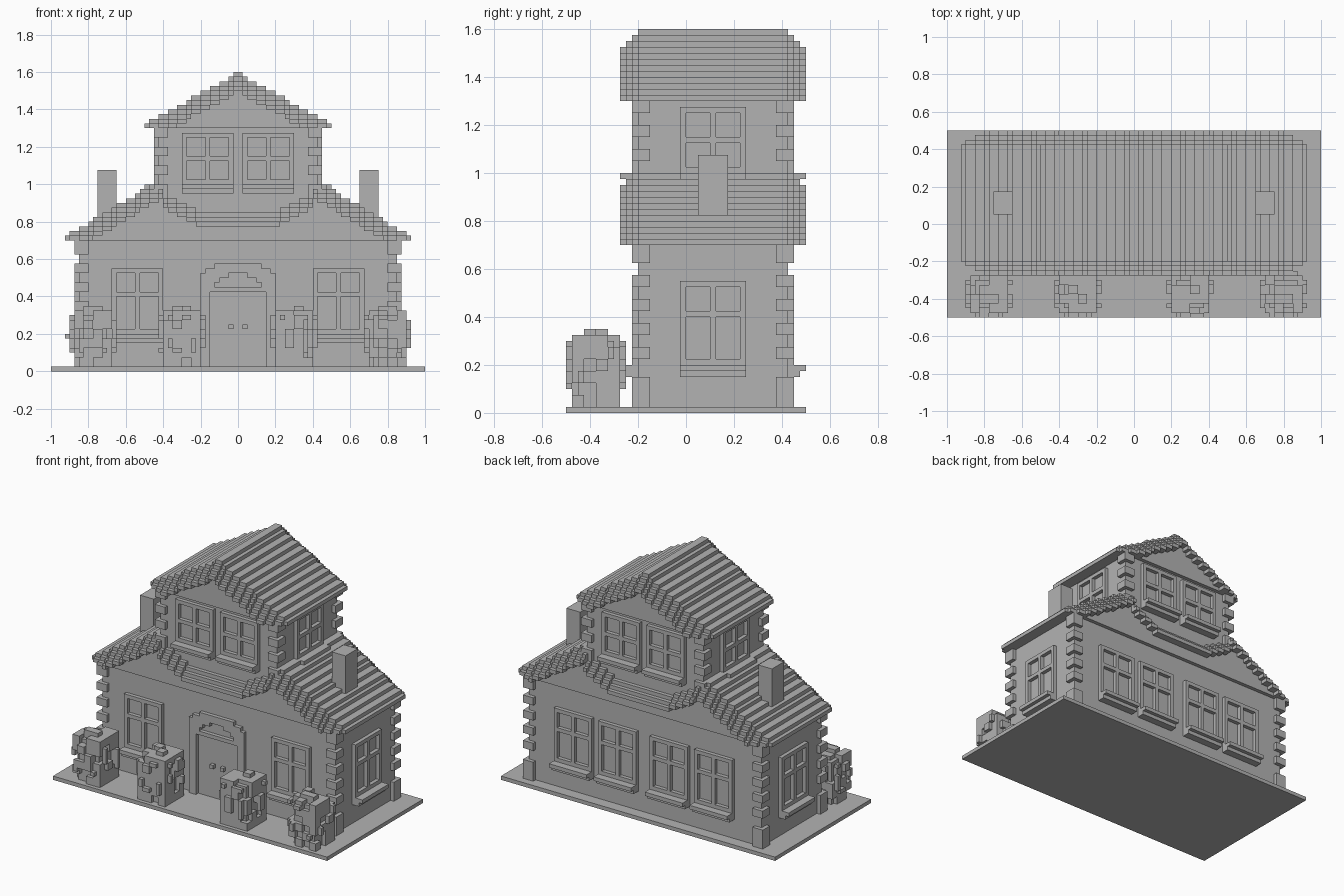
import bpy, bmesh, math, random
from mathutils import Vector

if "Cube" in bpy.data.objects:
    bpy.data.objects.remove(bpy.data.objects["Cube"])

U = 0.025                      # block unit
FRONT, BACK = -0.2, 0.425      # wall planes
random.seed(4)

stone = bpy.data.materials.new("stone_grey")
stone.use_nodes = True
GREY = (0.45, 0.45, 0.45, 1)
stone.diffuse_color = GREY
stone.node_tree.nodes["Principled BSDF"].inputs["Base Color"].default_value = GREY


def finish(name, bm):
    mesh = bpy.data.meshes.new(name)
    bm.to_mesh(mesh)
    bm.free()
    mesh.materials.append(stone)
    obj = bpy.data.objects.new(name, mesh)
    bpy.context.scene.collection.objects.link(obj)
    return obj


def box(bm, x, y, z):
    """Add a box from three (low, high) ranges."""
    verts = bmesh.ops.create_cube(bm, size=1)["verts"]
    for v in verts:
        v.co = Vector([(a + b) / 2 + c * (b - a) for c, (a, b) in zip(v.co, (x, y, z))])


def boxes(name, ranges):
    bm = bmesh.new()
    for r in ranges:
        box(bm, *r)
    return finish(name, bm)


# Ground and walls
boxes("base_plate", [((-1, 1), (-0.5, 0.5), (0, U))])
boxes("lower_walls", [((-0.85, 0.85), (FRONT, BACK), (U, 0.71))])
boxes("upper_walls", [((-0.425, 0.425), (FRONT, BACK), (0.71, 1.31))])


# Corner blocks
def quoins(name, half, spans):
    parts = []
    for s in (-1, 1):
        xs = sorted((s * (half - 2 * U), s * (half + U)))
        for ys in ((FRONT - U, FRONT + 2 * U), (BACK - 2 * U, BACK + U)):
            parts += [(xs, ys, z) for z in spans]
    boxes(name, parts)


quoins("lower_corner_blocks", 0.85,
       [(U, 0.15), (0.625, 0.7)] + [(0.225 + i / 10, 0.275 + i / 10) for i in range(4)])
quoins("upper_corner_blocks", 0.425,
       [(0.95 + i / 10, 1 + i / 10) for i in range(4)])


# Stepped roofs: each step is a stack of shells, longer and lower toward the ends
def lower_height(x):
    if x < 0.4:
        return 0.875 + U * max(0, math.floor((x - 0.175) * 0.5 / U + 0.2))
    return 0.725 + U * math.floor((0.925 - x) * 0.6 / U + 0.2)


def upper_height(x):
    return 1.325 + U * math.floor((0.5 - x) * 0.556 / U + 0.2)


def roof(name, half, base, height):
    n = round(half / U)
    steps = []
    for i in range(-n, n):
        h = height(abs((i + 0.5) * U))
        if steps and abs(steps[-1][2] - h) < 0.001:
            steps[-1][1] = (i + 1) * U
        else:
            steps.append([i * U, (i + 1) * U, h])
    tiles, gable = [], []
    for x0, x1, h in steps:
        low = max(h - 4 * U, base)
        for k in range(4):
            top = h - k * U
            if top > low + 0.001:
                tiles.append(((x0, x1), (FRONT - k * U, BACK + k * U), (low, top)))
        if h - 2 * U > base + 0.001:
            gable.append(((x0, x1), (FRONT - U, BACK + U), (base, h - 2 * U)))
    boxes(name + "_tiles", tiles)
    boxes(name + "_gable", gable)


roof("lower_roof", 0.925, 0.7, lower_height)
roof("upper_roof", 0.5, 1.3, upper_height)

# Chimneys
boxes("chimneys", [(sorted((s * 0.65, s * 0.75)), (0.05, 0.175), (0.75, 1.075)) for s in (-1, 1)])


# Windows: frame, cross bars and a two-step sill, placed against a wall
def window(name, side, centre, z0, z1, wall):
    mid = z1 - 0.15
    w = 0.1375
    local = [((-w, -w + U), (0, U), (z0, z1)), ((w - U, w), (0, U), (z0, z1)),
             ((-w / 11, w / 11), (0, U), (z0, z1)),
             ((-w, w), (0, U), (z0, z0 + U)), ((-w, w), (0, U), (z1 - U, z1)),
             ((-w, w), (0, U), (mid, mid + U)),
             ((-w, w), (0, 3 * U), (z0 - U, z0)), ((-w, w), (0, 2 * U), (z0 - 2 * U, z0 - U))]
    sign = 1 if side in ("back", "left") else -1
    parts = []
    for a, d, z in local:
        along = (centre + a[0], centre + a[1])
        depth = sorted((wall + sign * (d[0] - 0.005), wall + sign * d[1]))
        parts.append((along, depth, z) if side in ("front", "back") else (depth, along, z))
    boxes(name, parts)


for s, label in ((-1, "right"), (1, "left")):
    window("front_window_" + label, "front", s * 0.5375, 0.2, 0.55, FRONT)
    window("back_inner_window_" + label, "back", s * 0.1875, 0.2, 0.55, BACK)
    window("back_outer_window_" + label, "back", s * 0.5125, 0.2, 0.55, BACK)
    window("side_window_" + label, label, 0.1125, 0.2, 0.55, s * 0.85)
    window("upper_front_window_" + label, "front", s * 0.1625, 1, 1.275, FRONT)
    window("upper_back_window_" + label, "back", s * 0.1625, 1, 1.275, BACK)
    window("upper_side_window_" + label, label, 0.1125, 1, 1.275, s * 0.425)

# Arched door surround with an open fanlight, and the door handles
rows = [(U, 0.425, 0.15, 0.2), (0.425, 0.45, 0, 0.2), (0.45, 0.475, 0.125, 0.2),
        (0.475, 0.5, 0.1, 0.2), (0.5, 0.525, 0.05, 0.2), (0.525, 0.55, 0, 0.175),
        (0.55, 0.575, 0, 0.125)]
boxes("door_surround", [(sorted((s * a, s * b)), (FRONT - U, FRONT + 0.005), (z0, z1))
                        for z0, z1, a, b in rows for s in (-1, 1)])
boxes("door_handles", [(sorted((s * U, s * 2 * U)), (FRONT - U, FRONT + 0.005), (0.225, 0.25))
                       for s in (-1, 1)])


# Bushes: rough clumps of blocks, keeping only the outer faces
def bush(name, cx, cy):
    cells = set()
    keep = {}
    for i in range(-5, 5):
        for j in range(-5, 5):
            for k in range(13):
                a, b = abs(i + 0.5), abs(j + 0.5)
                core = a < 3 and b < 3 and k < 11
                shell = a < 4 and b < 4 and k < 12
                tip = min(a, b) < 3 and max(a, b) < 5 and 2 < k < 11 or max(a, b) < 2
                chunk = keep.setdefault((i // 2, j // 2, k // 2), random.random())
                if core or shell and chunk < 0.72 or tip and chunk < 0.25:
                    cells.add((i, j, k))
    bm = bmesh.new()
    origin = Vector((cx, cy, U))
    for c in cells:
        for axis in range(3):
            for s in (-1, 1):
                near = list(c)
                near[axis] += s
                if tuple(near) in cells:
                    continue
                n, u, v = Vector(), Vector(), Vector()
                n[axis], u[(axis + 1) % 3], v[(axis + 2) % 3] = s / 2, s / 2, 0.5
                mid = Vector(c) + Vector((0.5, 0.5, 0.5)) + n
                bm.faces.new([bm.verts.new(origin + U * (mid + p))
                              for p in (-u - v, u - v, u + v, v - u)])
    bmesh.ops.remove_doubles(bm, verts=bm.verts, dist=0.001)
    bmesh.ops.dissolve_limit(bm, angle_limit=0.01, verts=bm.verts, edges=bm.edges)
    finish(name, bm)


for label, x in (("outer_right", -0.775), ("inner_right", -0.3),
                 ("inner_left", 0.3), ("outer_left", 0.8)):
    bush("bush_" + label, x, -0.375)
